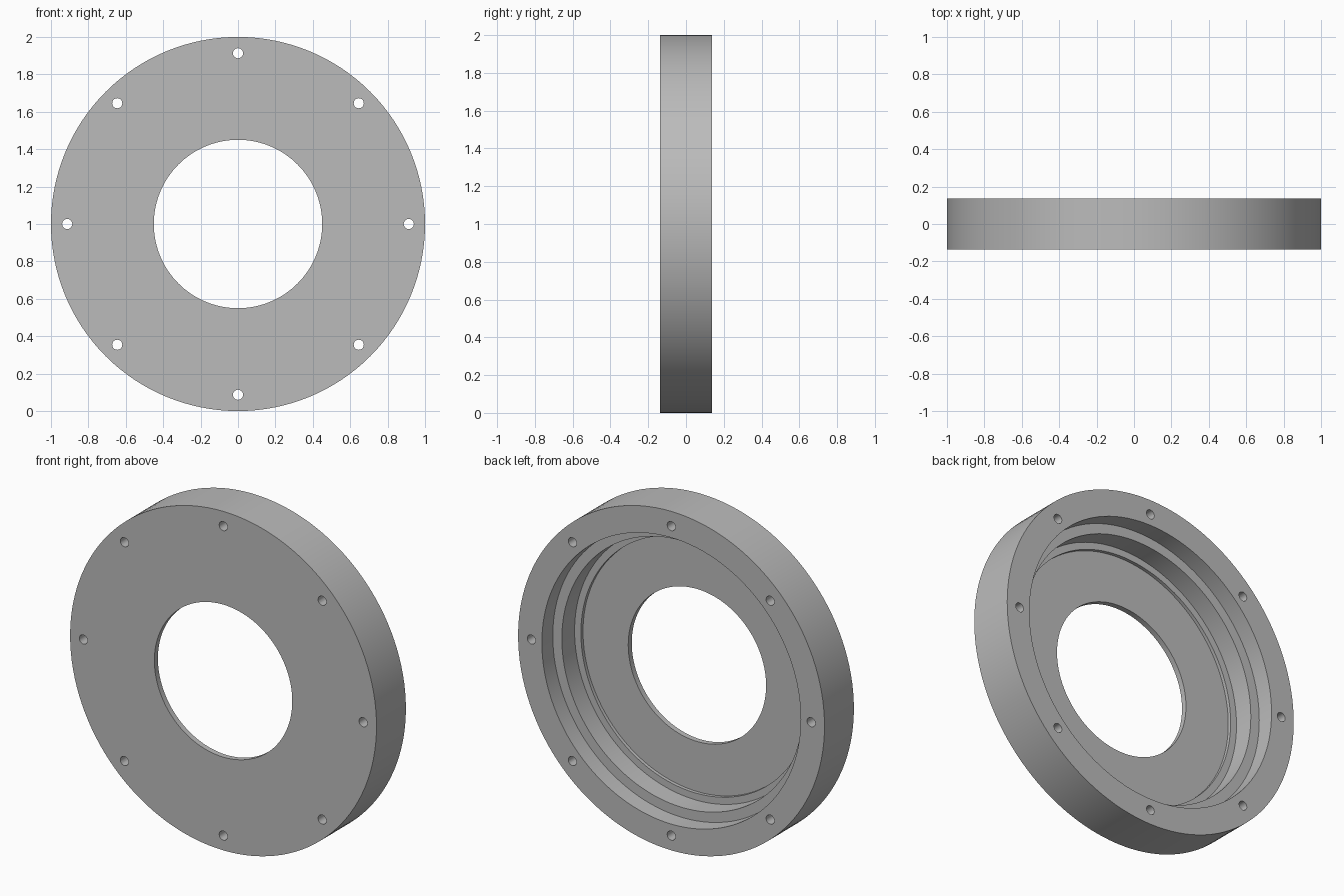
import bpy, bmesh, math
from mathutils import Matrix, Vector

if "Cube" in bpy.data.objects:
    bpy.data.objects.remove(bpy.data.objects["Cube"])

SEGMENTS = 128
HALF = 0.137                      # half the thickness
CENTRE = Vector((0, 0, 1))

grey = bpy.data.materials.new("grey metal")
grey.diffuse_color = (0.5, 0.5, 0.5, 1)
grey.use_nodes = True
grey.node_tree.nodes["Principled BSDF"].inputs["Base Color"].default_value = grey.diffuse_color


def make_object(name, bm):
    bmesh.ops.recalc_face_normals(bm, faces=bm.faces)
    mesh = bpy.data.meshes.new(name)
    bm.to_mesh(mesh)
    bm.free()
    obj = bpy.data.objects.new(name, mesh)
    bpy.context.collection.objects.link(obj)
    mesh.materials.append(grey)
    return obj


# Flange ring: stepped section (radius, y) turned about the y axis
profile = [(0.45, -HALF), (1.0, -HALF), (1.0, HALF), (0.845, HALF),
           (0.845, 0.035), (0.786, 0.035), (0.786, -0.084),
           (0.745, -0.084), (0.745, -0.104), (0.45, -0.104)]
bm = bmesh.new()
verts = [bm.verts.new((r, y, 1)) for r, y in profile]
edges = [bm.edges.new((verts[i], verts[(i + 1) % len(verts)])) for i in range(len(verts))]
bmesh.ops.spin(bm, geom=verts + edges, cent=CENTRE, axis=(0, 1, 0),
               angle=math.tau, steps=SEGMENTS, use_merge=True)
bmesh.ops.remove_doubles(bm, verts=bm.verts, dist=1e-5)
ring = make_object("flange_ring", bm)

# Bolt hole cutters, eight around the rim
bm = bmesh.new()
for i in range(8):
    a = i * math.tau / 8
    pos = CENTRE + 0.913 * Vector((math.cos(a), 0, math.sin(a)))
    bmesh.ops.create_cone(bm, cap_ends=True, segments=24, radius1=0.027, radius2=0.027,
                          depth=0.6, matrix=Matrix.Translation(pos) @ Matrix.Rotation(math.pi / 2, 4, 'X'))
cutter = make_object("bolt_hole_cutter", bm)

# Drill the holes, then remove the cutter
bpy.context.view_layer.objects.active = ring
ring.select_set(True)
drill = ring.modifiers.new("bolt_holes", 'BOOLEAN')
drill.operation = 'DIFFERENCE'
drill.solver = 'EXACT'
drill.object = cutter
bpy.ops.object.modifier_apply(modifier=drill.name)
bpy.data.objects.remove(cutter)

bpy.ops.object.shade_smooth_by_angle(angle=math.radians(30))
